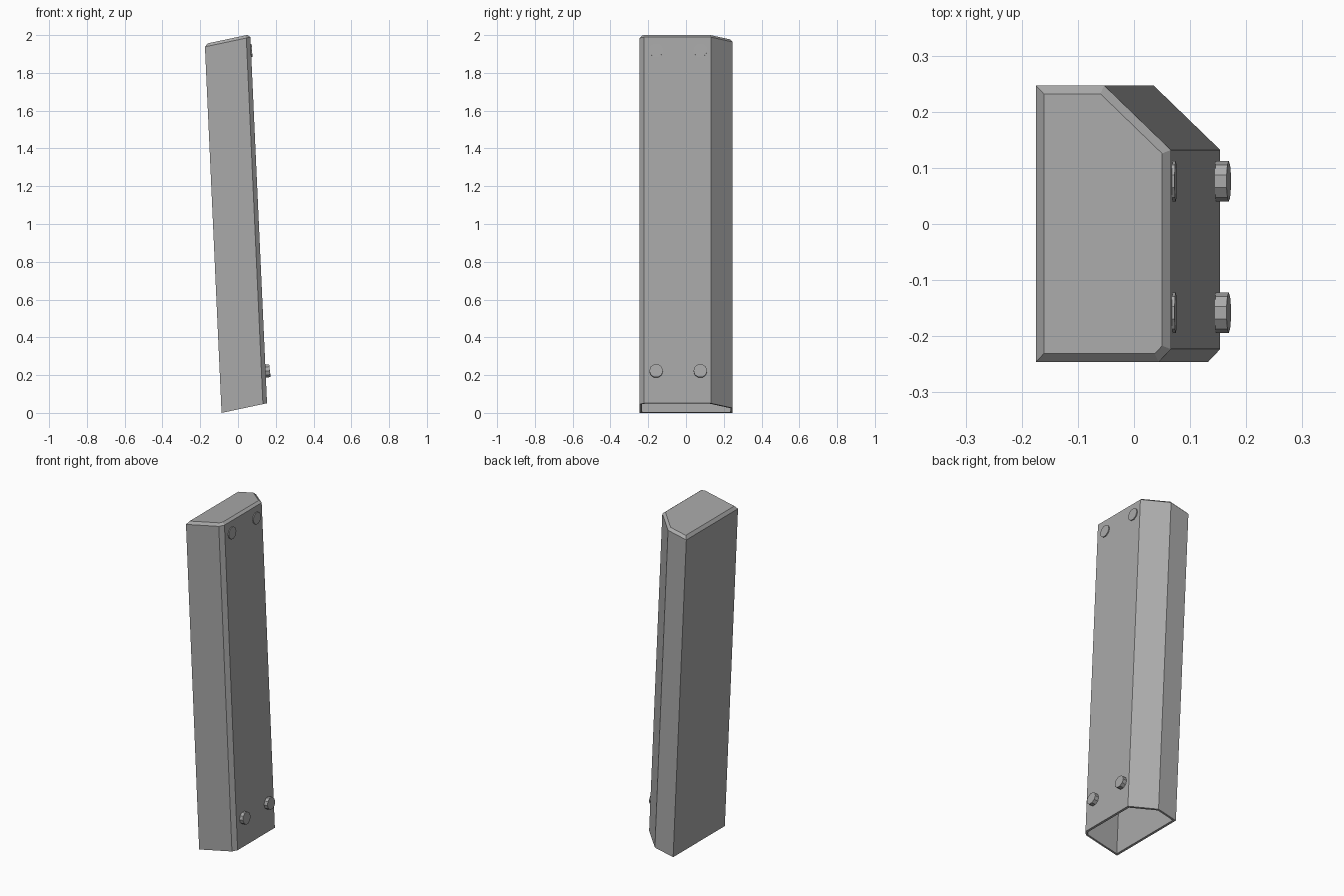
import bpy, bmesh, math
from mathutils import Vector, Matrix

cube = bpy.data.objects.get("Cube")
if cube:
    bpy.data.objects.remove(cube, do_unlink=True)

LEAN = -0.0454     # sideways drift per unit of height
SLOPE = 0.21       # slant of both cut ends
LEFT = -0.087
SECTION = [(LEFT, -0.246), (0.134, -0.246), (0.156, -0.223),
           (0.156, 0.132), (0.036, 0.247), (LEFT, 0.247)]

grey = bpy.data.materials.new("plain grey")
grey.use_nodes = True
colour = (0.4, 0.4, 0.4, 1)
grey.diffuse_color = colour
grey.node_tree.nodes["Principled BSDF"].inputs["Base Color"].default_value = colour


def finish(bm, name):
    bmesh.ops.recalc_face_normals(bm, faces=bm.faces)
    mesh = bpy.data.meshes.new(name)
    bm.to_mesh(mesh)
    bm.free()
    mesh.materials.append(grey)
    ob = bpy.data.objects.new(name, mesh)
    bpy.context.collection.objects.link(ob)
    return ob


def shrink(points, d):
    """Move every side of a convex counter-clockwise outline inward by d."""
    pts = [Vector(p) for p in points]
    result = []
    for i, p in enumerate(pts):
        a = (p - pts[i - 1]).normalized()
        b = (pts[(i + 1) % len(pts)] - p).normalized()
        na, nb = Vector((-a.y, a.x)), Vector((-b.y, b.x))
        result.append(p + (na + nb) * d / (1 + na.dot(nb)))
    return result


def ring(bm, inset, height):
    """Outline placed on a slanted plane of the leaning post."""
    verts = []
    for u, y in shrink(SECTION, inset):
        z = height + SLOPE * (u - LEFT)
        verts.append(bm.verts.new((u + LEAN * z, y, z)))
    return verts


# Hollow post: inner roof, inner wall, open lip, outer wall, bevel, outer roof
bm = bmesh.new()
rings = [ring(bm, inset, h) for inset, h in
         [(0.012, 1.935), (0.012, 0), (0, 0), (0, 1.938), (0.015, 1.953)]]
for low, high in zip(rings, rings[1:]):
    for i in range(len(low)):
        j = (i + 1) % len(low)
        bm.faces.new((low[i], low[j], high[j], high[i]))
bm.faces.new(rings[0])
bm.faces.new(rings[-1])
finish(bm, "hollow_post")


# Bolt heads on the left side: lower pair stands proud, upper pair is nearly flush
def bolt(name, y, z, tip, tilt):
    bm = bmesh.new()
    depth = 0.03
    bmesh.ops.create_cone(bm, cap_ends=True, segments=10, radius1=0.036,
                          radius2=0.036, depth=depth)
    turn = Matrix.Rotation(math.radians(90 - tilt), 4, 'Y')
    place = Matrix.Translation((tip - depth / 2, y, z))
    bmesh.ops.transform(bm, matrix=place @ turn, verts=bm.verts)
    finish(bm, name)


for side, y in (("front", -0.158), ("back", 0.076)):
    bolt("lower_bolt_" + side, y, 0.222, 0.169, 6.5)
    bolt("upper_bolt_" + side, y, 1.918, 0.0745, 3.5)
